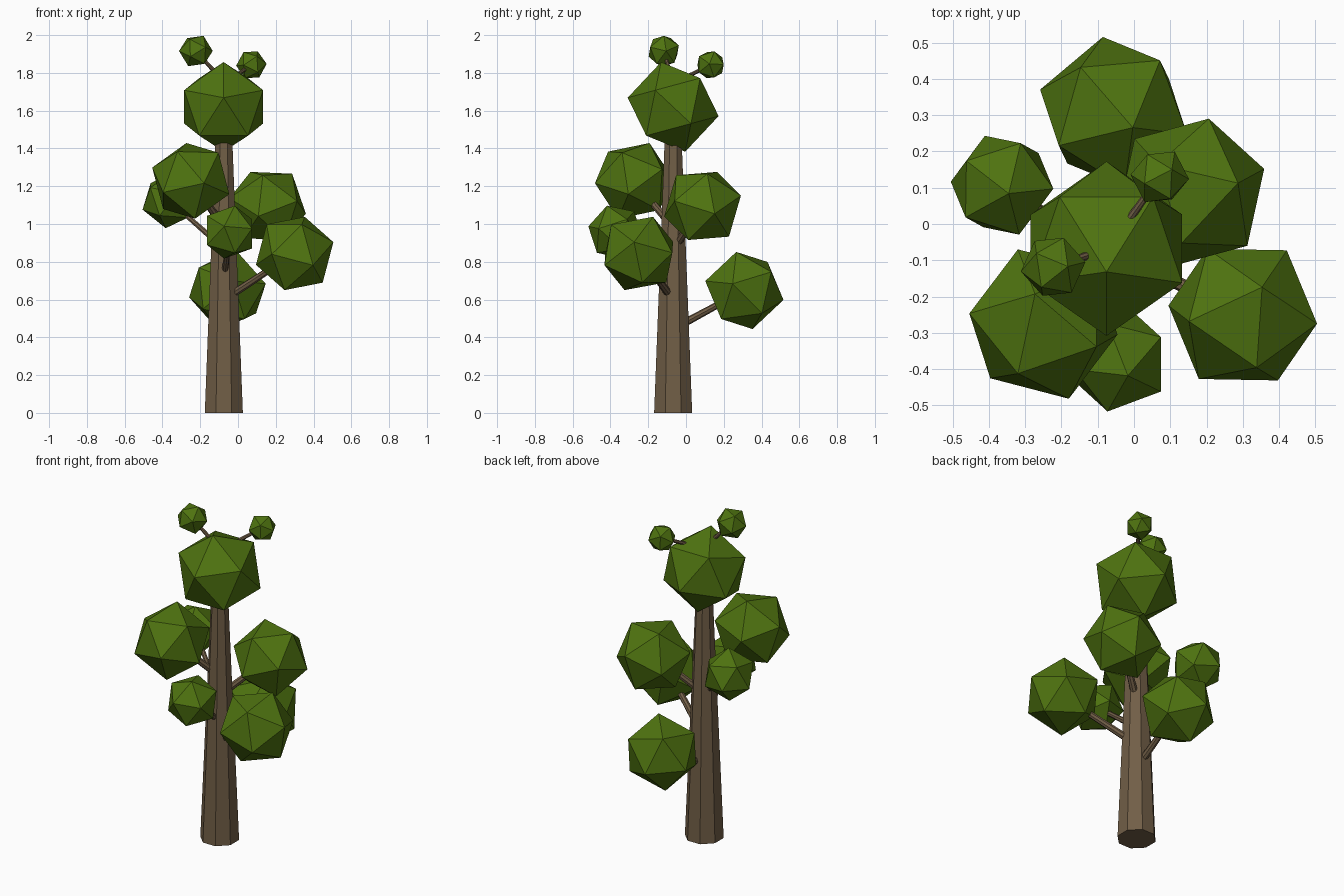
import bpy, bmesh, math
from mathutils import Vector, Matrix

if "Cube" in bpy.data.objects:
    bpy.data.objects.remove(bpy.data.objects["Cube"])


def material(name, col):
    m = bpy.data.materials.new(name)
    m.diffuse_color = (*col, 1)
    m.use_nodes = True
    m.node_tree.nodes["Principled BSDF"].inputs["Base Color"].default_value = m.diffuse_color
    return m


BARK = material("bark_brown", (0.165, 0.112, 0.062))
LEAF = material("leaf_green", (0.077, 0.171, 0.005))


def finish(bm, name, mat):
    bmesh.ops.recalc_face_normals(bm, faces=bm.faces)
    me = bpy.data.meshes.new(name)
    bm.to_mesh(me)
    bm.free()
    me.materials.append(mat)
    ob = bpy.data.objects.new(name, me)
    bpy.context.collection.objects.link(ob)
    return ob


def limb(name, start, end, r1, r2, sides, spin=0.0):
    """Tapered faceted cylinder between two points."""
    p, q = Vector(start), Vector(end)
    d = q - p
    bm = bmesh.new()
    bmesh.ops.create_cone(bm, cap_ends=True, segments=sides, radius1=r1,
                          radius2=r2, depth=d.length)
    rot = d.to_track_quat('Z', 'Y').to_matrix().to_4x4() if d.x or d.y else Matrix()
    bm.transform(Matrix.Translation((p + q) / 2) @ rot @ Matrix.Rotation(spin, 4, 'Z'))
    return finish(bm, name, BARK)


def leaf_ball(name, center, r, a, b):
    """Icosahedron turned so that a and b point at two neighbouring corners."""
    c, w, b = Vector(center), Vector(a).normalized(), Vector(b)
    u = (b - w * b.dot(w)).normalized()
    v = w.cross(u)
    h = 1 / math.sqrt(5)
    corners = [w]
    for k in range(5):
        t = k * math.tau / 5
        corners.append(w * h + (u * math.cos(t) + v * math.sin(t)) * 2 * h)
    bm = bmesh.new()
    for d in corners:
        bm.verts.new(c + d * r)
        bm.verts.new(c - d * r)
    bmesh.ops.convex_hull(bm, input=bm.verts)
    return finish(bm, name, LEAF)


# Trunk: octagonal, tapering up into the crown
limb("trunk", (-0.075, -0.068, 0), (-0.075, -0.068, 1.7), 0.109, 0.038, 8, math.pi / 8)

# Crown on top of the trunk
leaf_ball("crown", (-0.076, -0.068, 1.62), 0.2455, (0, -0.064, 0.237), (0, -0.24, 0.052))

# Side clumps: name, centre, radius, two corner directions, branch start, branch radius
clumps = [
    ("right_front", (0.30, -0.25, 0.844), 0.215, (0.205, -0.025, 0.06),
     (0.046, 0.079, 0.197), (-0.02, -0.095, 0.635), 0.021),
    ("back", (-0.056, 0.309, 0.648), 0.215, (-0.03, 0.207, -0.05),
     (-0.053, 0.053, -0.2015), (-0.07, -0.02, 0.47), 0.021),
    ("left_front", (-0.25, -0.276, 1.2285), 0.218, (-0.073, 0.214, 0.013),
     (-0.02, 0.075, 0.2095), (-0.10, -0.10, 1.02), 0.021),
    ("right_back", (0.157, 0.0875, 1.0955), 0.216, (0.05, 0.205, 0.055),
     (0.203, 0.0525, -0.0455), (-0.035, -0.04, 0.905), 0.021),
    ("left_back", (-0.364, 0.107, 1.125), 0.15, (-0.144, 0.01, -0.05),
     (-0.025, 0.023, -0.146), (-0.12, -0.05, 0.91), 0.016),
    ("front", (-0.045, -0.373, 0.957), 0.15, (0.795, -0.594, 0.126),
     (0.795, 0.406, 0.451), (-0.068, -0.13, 0.76), 0.017),
    ("top_left", (-0.223, -0.118, 1.916), 0.09, (0.089, 0.013, 0),
     (0.035, 0, 0.083), (-0.10, -0.078, 1.78), 0.012),
    ("top_right", (0.071, 0.13, 1.843), 0.081, (0.08, -0.006, 0.005),
     (0.035, 0.02, -0.07), (-0.04, -0.025, 1.765), 0.012),
]
for name, c, r, a, b, start, br in clumps:
    leaf_ball(name + "_leaves", c, r, a, b)
    limb(name + "_branch", start, c, br, br * 0.75, 8)
